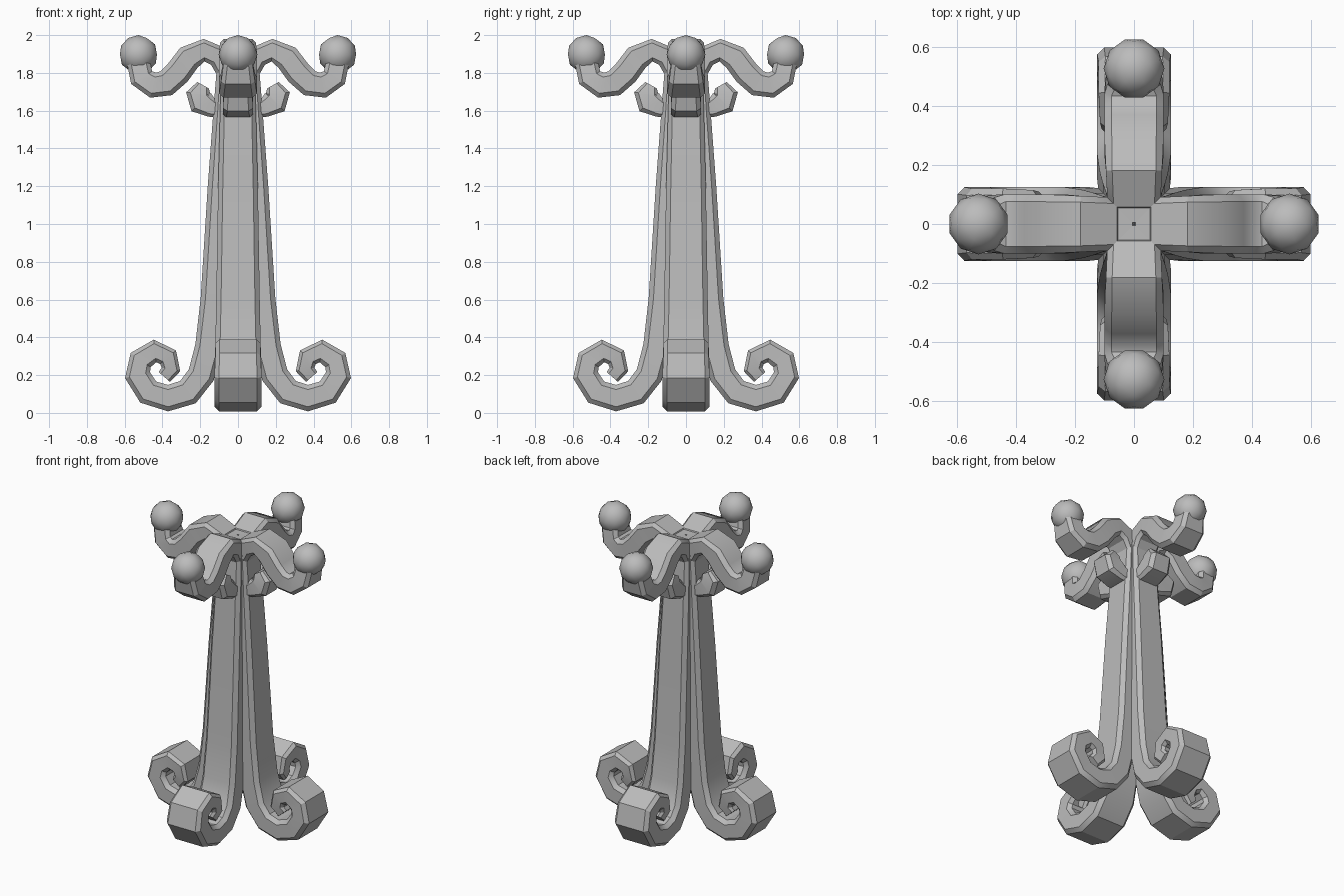
import bpy, bmesh, math
from mathutils import Vector, Matrix

if "Cube" in bpy.data.objects:
    bpy.data.objects.remove(bpy.data.objects["Cube"])

mat = bpy.data.materials.new("plain grey")
mat.diffuse_color = (0.5, 0.5, 0.5, 1)
mat.use_nodes = True
mat.node_tree.nodes["Principled BSDF"].inputs["Base Color"].default_value = mat.diffuse_color


def finish(bm, name, angle, turn):
    bmesh.ops.recalc_face_normals(bm, faces=bm.faces)
    bm.transform(Matrix.Rotation(turn, 4, 'Z'))
    me = bpy.data.meshes.new(name)
    bm.to_mesh(me)
    bm.free()
    ob = bpy.data.objects.new(name, me)
    bpy.context.collection.objects.link(ob)
    me.materials.append(mat)
    bpy.ops.object.select_all(action='DESELECT')
    ob.select_set(True)
    bpy.context.view_layer.objects.active = ob
    bpy.ops.object.shade_smooth_by_angle(angle=math.radians(angle))


def sweep(name, path, turn):
    """Bevelled bar along path points (x, z, half thickness, half width)."""
    bm = bmesh.new()
    rings = []
    for i, (x, z, t, w) in enumerate(path):
        a, b = path[max(i - 1, 0)], path[min(i + 1, len(path) - 1)]
        d = Vector((b[0] - a[0], 0, b[1] - a[1])).normalized()
        n = Vector((-d.z, 0, d.x))
        c = t * 0.35
        sec = [(t, w - c), (t - c, w), (c - t, w), (-t, w - c),
               (-t, c - w), (c - t, -w), (t - c, -w), (t, c - w)]
        rings.append([bm.verts.new(Vector((x, 0, z)) + n * p + Vector((0, q, 0)))
                      for p, q in sec])
    for r, s in zip(rings, rings[1:]):
        for k in range(8):
            bm.faces.new((r[k], r[(k + 1) % 8], s[(k + 1) % 8], s[k]))
    bm.faces.new(rings[0])
    bm.faces.new(rings[-1])
    finish(bm, name, 32, turn)


# tapered leg running down into a foot scroll
LEG = [(0.055, 1.92, .05, .085), (0.065, 1.6, .065, .095), (0.09, 1.2, .07, .105),
       (0.125, 0.6, .073, .115), (0.155, 0.35, .072, .12), (0.195, 0.2, .072, .125),
       (0.265, 0.11, .072, .125), (0.37, 0.078, .07, .125), (0.475, 0.11, .07, .125),
       (0.532, 0.2, .068, .125), (0.515, 0.28, .065, .12), (0.44, 0.328, .06, .12),
       (0.37, 0.295, .055, .115), (0.355, 0.23, .05, .11), (0.39, 0.19, .04, .1)]
# S-shaped arm
ARM = [(0.06, 1.8, .05, .085), (0.10, 1.885, .06, .09), (0.18, 1.92, .06, .095),
       (0.26, 1.88, .07, .1), (0.32, 1.80, .07, .1), (0.38, 1.745, .07, .1),
       (0.45, 1.735, .068, .1), (0.51, 1.775, .065, .09), (0.53, 1.87, .06, .075)]
# small curled bud below the arm
BUD = [(0.08, 1.6, .04, .08), (0.14, 1.615, .05, .08), (0.195, 1.645, .07, .08),
       (0.21, 1.69, .065, .075), (0.185, 1.735, .035, .06)]

for i, side in enumerate(("right", "back", "left", "front")):
    turn = i * math.pi / 2
    sweep(side + "_leg", LEG, turn)
    sweep(side + "_arm", ARM, turn)
    sweep(side + "_bud", BUD, turn)
    # ball at the arm tip
    bm = bmesh.new()
    bmesh.ops.create_icosphere(bm, subdivisions=2, radius=0.103,
                               matrix=Matrix.Translation((0.527, 0, 1.897)))
    finish(bm, side + "_ball", 60, turn)
